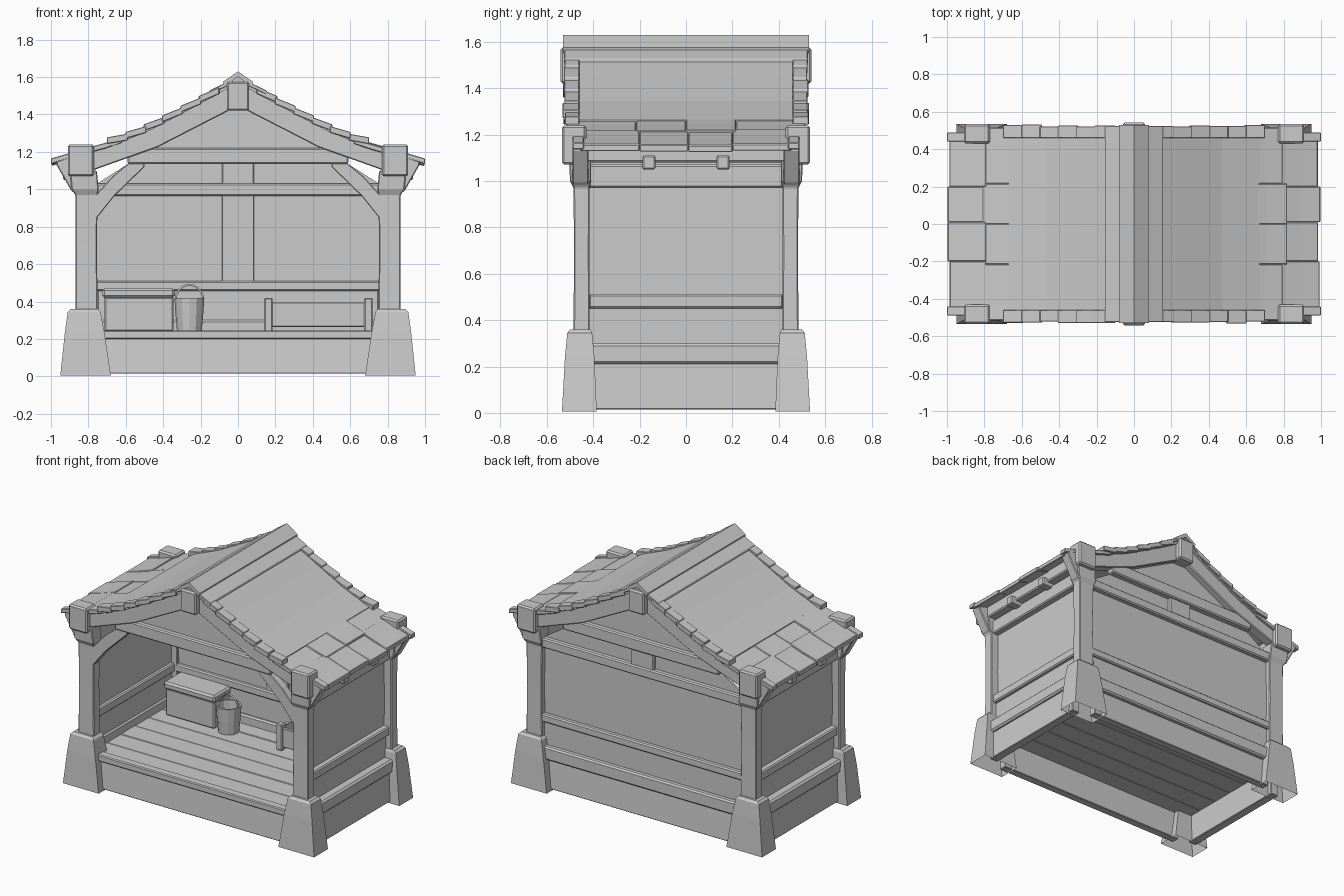
import bpy, bmesh, random
from math import pi, cos, sin
from mathutils import Vector

if "Cube" in bpy.data.objects:
    bpy.data.objects.remove(bpy.data.objects["Cube"])

random.seed(4)


def finish(name, bm, bevel=0.0):
    bmesh.ops.recalc_face_normals(bm, faces=bm.faces)
    me = bpy.data.meshes.new(name)
    bm.to_mesh(me)
    bm.free()
    ob = bpy.data.objects.new(name, me)
    bpy.context.collection.objects.link(ob)
    if bevel:
        m = ob.modifiers.new("worn_edges", 'BEVEL')
        m.width, m.segments = bevel, 1
    return ob


def prism(name, pts, y0, y1, bevel=0.0):
    """Outline in x/z pushed from y0 to y1."""
    bm = bmesh.new()
    f = bm.faces.new([bm.verts.new((x, y0, z)) for x, z in pts])
    r = bmesh.ops.extrude_face_region(bm, geom=[f])
    for v in r["geom"]:
        if isinstance(v, bmesh.types.BMVert):
            v.co.y = y1
    if f.is_valid and not any(len(e.link_faces) == 2 for e in f.edges):
        bm.faces.new(list(f.verts))
    return finish(name, bm, bevel)


def box(name, x0, x1, y0, y1, z0, z1, bevel=0.006):
    return prism(name, [(x0, z0), (x1, z0), (x1, z1), (x0, z1)], y0, y1, bevel)


def loft(name, rings, bevel=0.0, bottom=True):
    """Rectangular rings (x0, x1, y0, y1, z) joined upwards."""
    bm = bmesh.new()
    vs = [[bm.verts.new((x, y, z)) for x, y in ((a, c), (b, c), (b, d), (a, d))]
          for a, b, c, d, z in rings]
    for lo, hi in zip(vs, vs[1:]):
        for i in range(4):
            j = (i + 1) % 4
            bm.faces.new((lo[i], lo[j], hi[j], hi[i]))
    bm.faces.new(vs[-1])
    if bottom:
        bm.faces.new(vs[0])
    return finish(name, bm, bevel)


def flip(pts, s):
    return [(x * s, z) for x, z in pts]


# Corner posts: hollow stone foot, timber shaft, capital, bracket, beam end
for sx in (-1, 1):
    for sy in (-1, 1):
        def ring(x0, x1, y0, y1, z):
            return (x0 * sx, x1 * sx, y0 * sy, y1 * sy, z)
        loft("stone_foot", [ring(.68, .95, .385, .535, .005), ring(.715, .925, .395, .522, .24),
                            ring(.735, .91, .405, .512, .345), ring(.75, .895, .412, .5, .36)], bottom=False)
        loft("corner_post", [ring(.75, .87, .415, .485, .35), ring(.755, .868, .417, .483, .7),
                             ring(.75, .87, .415, .485, .97), ring(.745, .89, .41, .5, 1.0),
                             ring(.755, .90, .41, .505, 1.1)], .005)
        prism("eave_bracket", flip([(.85, .97), (.89, .99), (.97, 1.13), (.97, 1.15), (.85, 1.19)], sx),
              .42 * sy, .49 * sy, .005)
        box("plate_beam_end", .77 * sx, .91 * sx, .43 * sy, .535 * sy, 1.07, 1.24, .01)

# Hollow stone plinth, open underneath
for s in (-1, 1):
    loft("plinth_long_wall", [(-.74, .74, .43 * s, .485 * s, .015), (-.74, .74, .43 * s, .468 * s, .21)], .004)
    loft("plinth_side_wall", [(.82 * s, .88 * s, -.42, .42, .015), (.82 * s, .868 * s, -.42, .42, .22)], .004)

# Plank floor
n = 6
for i in range(n):
    y = -.45 + .9 * i / n
    box("floor_plank", -.83, .83, y, y + .9 / n, .205, .236 + random.uniform(0, .008), .004)
box("front_sill", -.73, .73, -.49, -.43, .2, .245)
box("back_sill", -.75, .75, .41, .495, .21, .3, .01)

# Side walls with rails
for s in (-1, 1):
    box("side_panel", .795 * s, .815 * s, -.43, .43, .28, 1.1, 0)
    box("side_lower_boards", .79 * s, .83 * s, -.42, .42, .29, .46, .003)
    box("side_sill", .78 * s, .89 * s, -.42, .42, .21, .3, .012)
    box("side_middle_rail", .77 * s, .855 * s, -.42, .42, .45, .512, .008)
    box("side_top_rail", .77 * s, .86 * s, -.42, .42, .97, 1.07, .008)
    box("wall_plate", .79 * s, .9 * s, -.45, .45, 1.08, 1.165, .008)
    for y in (-.16, .16):
        box("rafter_stub", .84 * s, .935 * s, y - .028, y + .028, 1.05, 1.11)

# Back wall with rails and short upright
prism("back_panel", [(-.77, .28), (.77, .28), (.77, 1.02), (.55, 1.16), (-.55, 1.16), (-.77, 1.02)], .435, .45)
box("back_lower_boards", -.75, .75, .43, .46, .29, .47, .003)
box("back_middle_rail", -.76, .76, .41, .48, .455, .51, .008)
box("back_top_rail", -.76, .76, .41, .485, .965, 1.03, .008)
box("back_upright", -.085, .085, .42, .475, 1.0, 1.16)
box("inner_upright", -.085, .085, .42, .44, .5, 1.0, .003)

# Gable frames, front and back
rafter = [(.04, 1.57), (.16, 1.49), (.47, 1.325), (.78, 1.21), (.78, 1.1), (.43, 1.225), (.05, 1.42)]
for sy in (-1, 1):
    box("tie_beam", -.59, .59, .43 * sy, .492 * sy, 1.135, 1.22, .008)
    prism("gable_panel", [(-.5, 1.19), (.5, 1.19), (.06, 1.46), (-.06, 1.46)], .44 * sy, .455 * sy)
    for sx in (-1, 1):
        prism("gable_rafter", flip(rafter, sx), .43 * sy, .5 * sy, .005)
box("ridge_beam", -.06, .06, -.542, .542, 1.42, 1.575, .01)

# Curved knee braces at the open front
for s in (-1, 1):
    prism("knee_brace", flip([(.76, .84), (.66, .965), (.5, 1.12), (.5, 1.16), (.56, 1.16),
                              (.67, 1.07), (.76, .97)], s), -.485, -.43, .004)

# Roof: swept main panels, two lower rows of shingles, gable edge tiles
sweep = [(0, 1.6), (.15, 1.515), (.28, 1.445), (.47, 1.345), (.67, 1.262)]


def slab(name, pts, y0, y1, t=.03, bevel=0.0):
    return prism(name, pts + [(x, z - t) for x, z in reversed(pts)], y0, y1, bevel)


def sweep_z(x):
    for (a, za), (b, zb) in zip(sweep, sweep[1:]):
        if x <= b:
            return za + (zb - za) * (x - a) / (b - a)
    return sweep[-1][1]


for s in (-1, 1):
    slab("roof_panel", flip(sweep, s), -.515, .515)
    slab("ridge_side_strip", flip([(.03, 1.588), (.155, 1.527)], s), -.525, .525, .022, .003)
    for x0, z0, x1, z1, ys in ((.62, 1.275, .81, 1.215, .515), (.79, 1.222, .99, 1.158, .505)):
        cuts = [-ys, -.42 * ys, 0, .42 * ys, ys] if x0 < .7 else [-ys + .05, -.2, .01, .2, ys - .05]
        for a, b in zip(cuts, cuts[1:]):
            d, h = random.uniform(-.008, .01), random.uniform(-.005, .006)
            slab("roof_shingle", flip([(x0, z0 + h), ((x0 + x1) / 2, (z0 + z1) / 2 + h - .002),
                                       (x1 + d, z1 + h)], s), a, b, .03, .004)
    # eave corners running past the beam ends
    for sy in (-1, 1):
        slab("eave_corner_shingle", flip([(.88, 1.2), (1.0, 1.165)], s), .44 * sy, .49 * sy, .03, .004)
        for i in range(6):
            x0 = .1 + .098 * i
            x1 = x0 + .11
            slab("gable_tile", flip([(x0, sweep_z(x0) + .002), (x1, sweep_z(x1) + .016)], s),
                 .46 * sy, (.52 + random.uniform(0, .012)) * sy, .035, .003)
prism("ridge_cap", [(0, 1.63), (.08, 1.575), (.075, 1.55), (0, 1.6), (-.075, 1.55), (-.08, 1.575)], -.53, .53)

# Chest with lid
box("chest_body", -.715, -.345, .235, .41, .24, .425, .008)
box("chest_lid", -.725, -.338, .225, .415, .42, .47, .012)

# Bucket with open top and hoop handle
bm = bmesh.new()
rows = []
for r, z in ((.066, .24), (.074, .33), (.08, .42), (.068, .42), (.06, .28)):
    rows.append([bm.verts.new((-.26 + r * cos(2 * pi * i / 12), .27 + r * sin(2 * pi * i / 12), z))
                 for i in range(12)])
for lo, hi in zip(rows, rows[1:]):
    for i in range(12):
        j = (i + 1) % 12
        bm.faces.new((lo[i], lo[j], hi[j], hi[i]))
bm.faces.new(rows[0])
bm.faces.new(rows[-1])
finish("bucket", bm)
cu = bpy.data.curves.new("bucket_handle", 'CURVE')
cu.dimensions, cu.bevel_depth, cu.bevel_resolution = '3D', .006, 1
sp = cu.splines.new('POLY')
sp.points.add(8)
for i, p in enumerate(sp.points):
    a = pi * i / 8
    p.co = (-.26 + .074 * cos(a), .27, .41 + .08 * sin(a), 1)
bpy.context.collection.objects.link(bpy.data.objects.new("bucket_handle", cu))

# Low bench-like trough on the right
for x in (.14, .675):
    for y in (.21, .37):
        box("trough_post", x, x + .045, y, y + .045, .24, .42)
    box("trough_end", x + .01, x + .035, .24, .39, .27, .4, .003)
for y in (.22, .38):
    box("trough_side", .16, .7, y, y + .025, .265, .395, .004)
box("trough_bottom", .16, .7, .23, .4, .265, .285, 0)
